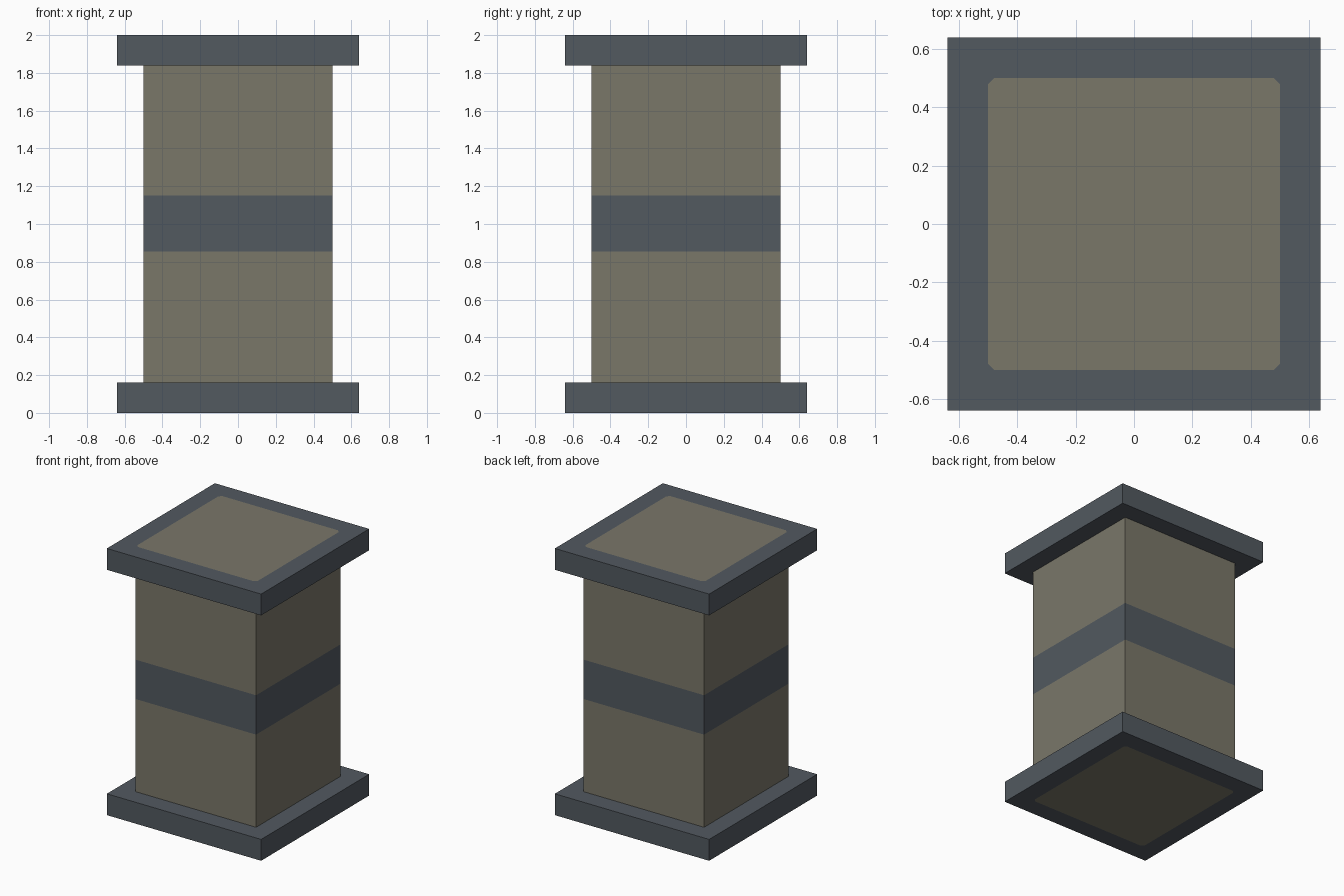
import bpy, bmesh

if "Cube" in bpy.data.objects:
    bpy.data.objects.remove(bpy.data.objects["Cube"])

HALF, COL, THICK, TOP = 0.64, 0.5, 0.16, 2.0
CHAMFER = 0.02
BAND = (0.855, 1.15)


def material(name, rgb):
    m = bpy.data.materials.new(name)
    m.diffuse_color = (*rgb, 1.0)
    m.use_nodes = True
    m.node_tree.nodes["Principled BSDF"].inputs["Base Color"].default_value = m.diffuse_color
    return m


stone = material("warm stone", (0.195, 0.184, 0.141))
slate = material("slate", (0.084, 0.100, 0.117))


def finish(bm, name):
    bmesh.ops.recalc_face_normals(bm, faces=bm.faces)
    me = bpy.data.meshes.new(name)
    bm.to_mesh(me)
    bm.free()
    me.materials.append(stone)
    me.materials.append(slate)
    ob = bpy.data.objects.new(name, me)
    bpy.context.collection.objects.link(ob)
    return ob


def square(bm, z):
    return [bm.verts.new((x * HALF, y * HALF, z))
            for x, y in ((1, 1), (-1, 1), (-1, -1), (1, -1))]


def slab(name, z_outer, z_inner):
    """Square slab whose outer face holds a flush stone panel with cut corners."""
    bm = bmesh.new()
    outer, inner = square(bm, z_outer), square(bm, z_inner)
    a, b = COL, COL - CHAMFER
    panel = [bm.verts.new((x, y, z_outer)) for x, y in
             ((a, b), (b, a), (-b, a), (-a, b), (-a, -b), (-b, -a), (b, -a), (a, -b))]
    faces = [bm.faces.new(inner)]
    for i in range(4):
        j = (i + 1) % 4
        p, q, r = panel[2 * i], panel[2 * i + 1], panel[(2 * i + 2) % 8]
        faces.append(bm.faces.new((outer[i], q, p)))
        faces.append(bm.faces.new((outer[i], outer[j], r, q)))
        faces.append(bm.faces.new((outer[i], inner[i], inner[j], outer[j])))
    for f in faces:
        f.material_index = 1
    bm.faces.new(panel).material_index = 0
    return finish(bm, name)


# Base and top slabs
slab("base_slab", 0.0, THICK)
slab("top_slab", TOP, TOP - THICK)

# Column, cut at the band heights and coloured by height
bm = bmesh.new()
bmesh.ops.create_cube(bm, size=1.0)
for v in bm.verts:
    v.co.x *= 2 * COL
    v.co.y *= 2 * COL
    v.co.z = THICK if v.co.z < 0 else TOP - THICK
for z in BAND:
    bmesh.ops.bisect_plane(bm, geom=bm.verts[:] + bm.edges[:] + bm.faces[:],
                           plane_co=(0, 0, z), plane_no=(0, 0, 1))
for f in bm.faces:
    f.material_index = int(BAND[0] < f.calc_center_median().z < BAND[1])
finish(bm, "column")
